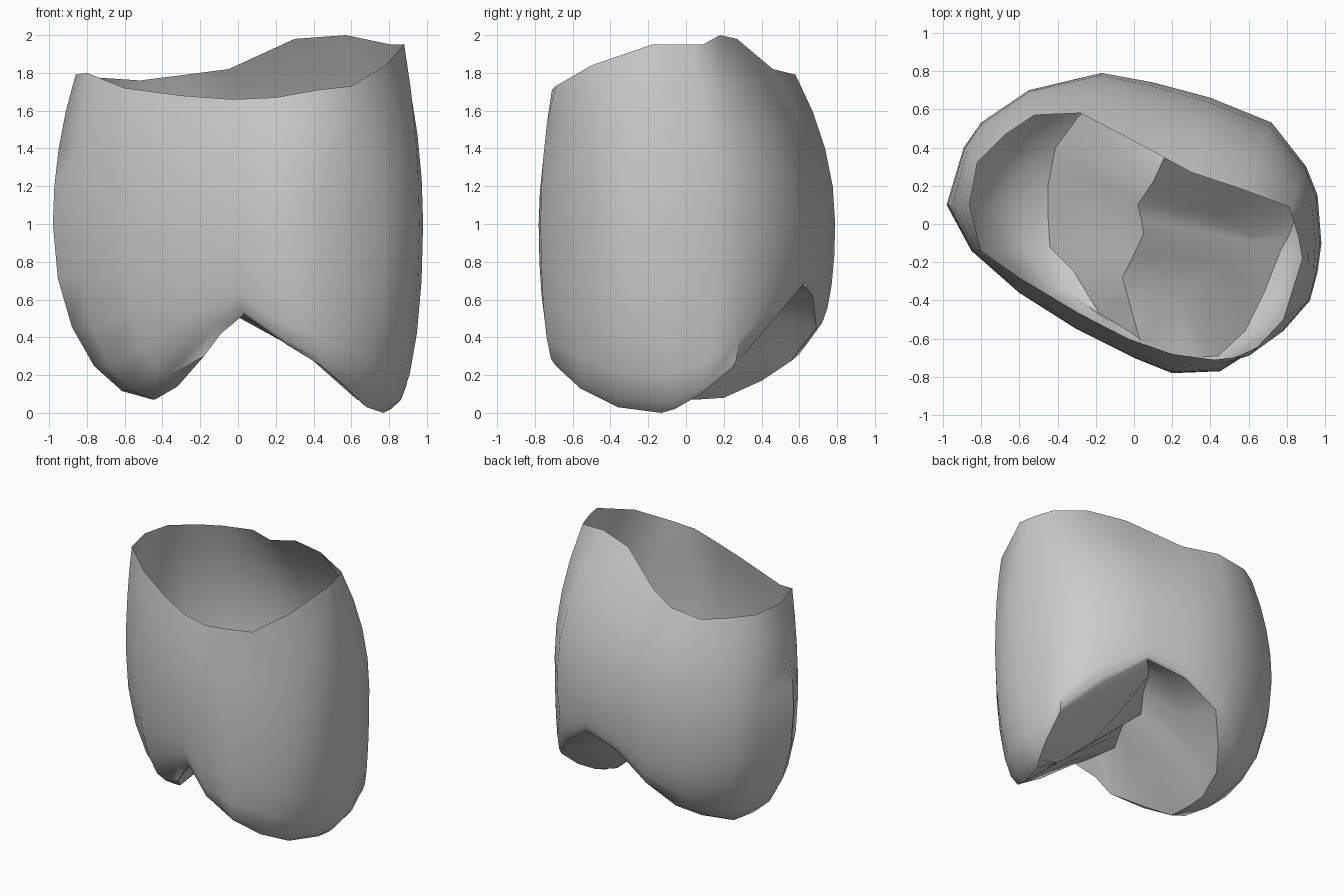
import bpy, bmesh, math
from mathutils import Vector

if "Cube" in bpy.data.objects:
    bpy.data.objects.remove(bpy.data.objects["Cube"], do_unlink=True)

# Three closed guide curves, counterclockwise from the left side
widest = [(.96, .15), (.9, .3), (.72, .53), (.4, .66), (.1, .74),
          (-.17, .79), (-.55, .7), (-.8, .53), (-.89, .4), (-.98, .1),
          (-.85, -.14), (-.6, -.36), (-.3, -.55), (0, -.7), (.2, -.78),
          (.45, -.77), (.78, -.56), (.92, -.4), (.96, -.25), (.98, -.1)]
rim = [(.83, .03, 1.95), (.81, .09, 1.95), (.57, .18, 2), (.3, .27, 1.98),
       (-.05, .46, 1.82), (-.28, .58, 1.79), (-.52, .57, 1.76),
       (-.67, .47, 1.77), (-.82, .32, 1.78), (-.86, .1, 1.79),
       (-.8, -.14, 1.8), (-.6, -.28, 1.72), (-.3, -.46, 1.68),
       (-.03, -.6, 1.66), (.2, -.68, 1.67), (.42, -.71, 1.71),
       (.6, -.69, 1.73), (.78, -.5, 1.84), (.88, -.18, 1.95), (.86, -.07, 1.95)]
hem = [(.86, .08, .1), (.88, .25, .24), (.65, .45, .48), (.4, .62, .68),
       (.1, .67, .62), (-.16, .69, .45), (-.3, .55, .27), (-.41, .4, .17),
       (-.45, .2, .08), (-.45, .05, .07), (-.44, -.12, .07),
       (-.37, -.34, .2), (-.14, -.52, .43), (.03, -.6, .52),
       (.26, -.7, .36), (.44, -.69, .25), (.58, -.56, .13),
       (.68, -.36, .03), (.77, -.13, 0), (.81, -.06, .02)]

# Inner guides, all running from the front notch to the back notch
ridge = [(0, -.5, .52), (-.03, -.39, .53), (-.06, -.28, .54),
         (0, -.16, .57), (.05, -.05, .6), (.04, .02, .6),
         (.02, .1, .61), (.1, .22, .71), (.16, .35, .76)]
left_fold = [(.14, -.5, .45), (.25, -.4, .37), (.36, -.3, .31),
             (.46, -.2, .23), (.57, -.12, .13), (.6, -.09, .1),
             (.63, -.07, .07), (.43, .05, .25), (.32, .28, .48)]
right_fold = [(-.09, -.52, .42), (-.18, -.47, .3), (-.32, -.24, .14),
              (-.24, -.02, .25), (-.22, .12, .32), (-.25, .26, .3),
              (-.28, .37, .29), (-.1, .4, .5), (.11, .5, .68)]

widest = [Vector((x, y, 1)) for x, y in widest]
rim = [Vector(p) for p in rim]
hem = [Vector(p) for p in hem]
count, front, back = len(hem), 13, 3


def lower(e, m, s):
    """Quarter-ellipse profile from the hem up to the widest ring."""
    a = s * math.pi / 2
    p = e.lerp(m, math.sin(a))
    p.z = e.z + (m.z - e.z) * (1 - math.cos(a))
    return p


def upper(m, r, s):
    """Parabolic profile from the widest ring up to the rim."""
    p = m.lerp(r, s * s)
    p.z = m.z + (r.z - m.z) * s
    return p


def between_notches(points):
    return [hem[front], *points, hem[back]]


bm = bmesh.new()


def skin(rows, closed):
    grid = [[bm.verts.new(p) for p in row] for row in rows]
    for a, b in zip(grid, grid[1:]):
        n = len(a)
        for i in range(n if closed else n - 1):
            j = (i + 1) % n
            bm.faces.new((a[i], a[j], b[j], b[i]))


# Outer wall
rows = [[lower(e, m, k / 5) for e, m in zip(hem, widest)] for k in range(6)]
rows += [[upper(m, r, k / 4) for m, r in zip(widest, rim)] for k in range(1, 5)]
skin(rows, True)

# Inner walls of the two lobes, joined along the ridge
for step, fold in ((1, left_fold), (-1, right_fold)):
    edge = [hem[(front + step * i) % count] for i in range(len(ridge) + 2)]
    skin([edge, between_notches(fold), between_notches(ridge)], False)

bmesh.ops.remove_doubles(bm, verts=bm.verts[:], dist=.0005)
bmesh.ops.recalc_face_normals(bm, faces=bm.faces[:])
mesh = bpy.data.meshes.new("two_lobed_shell")
bm.to_mesh(mesh)
bm.free()

shell = bpy.data.objects.new("two_lobed_shell", mesh)
bpy.context.collection.objects.link(shell)

# Plain grey material
grey = bpy.data.materials.new("light_grey")
grey.use_nodes = True
colour = (.6, .6, .6, 1)
grey.diffuse_color = colour
grey.node_tree.nodes["Principled BSDF"].inputs["Base Color"].default_value = colour
mesh.materials.append(grey)

bpy.context.view_layer.objects.active = shell
shell.select_set(True)
bpy.ops.object.shade_smooth_by_angle(angle=math.radians(40))
